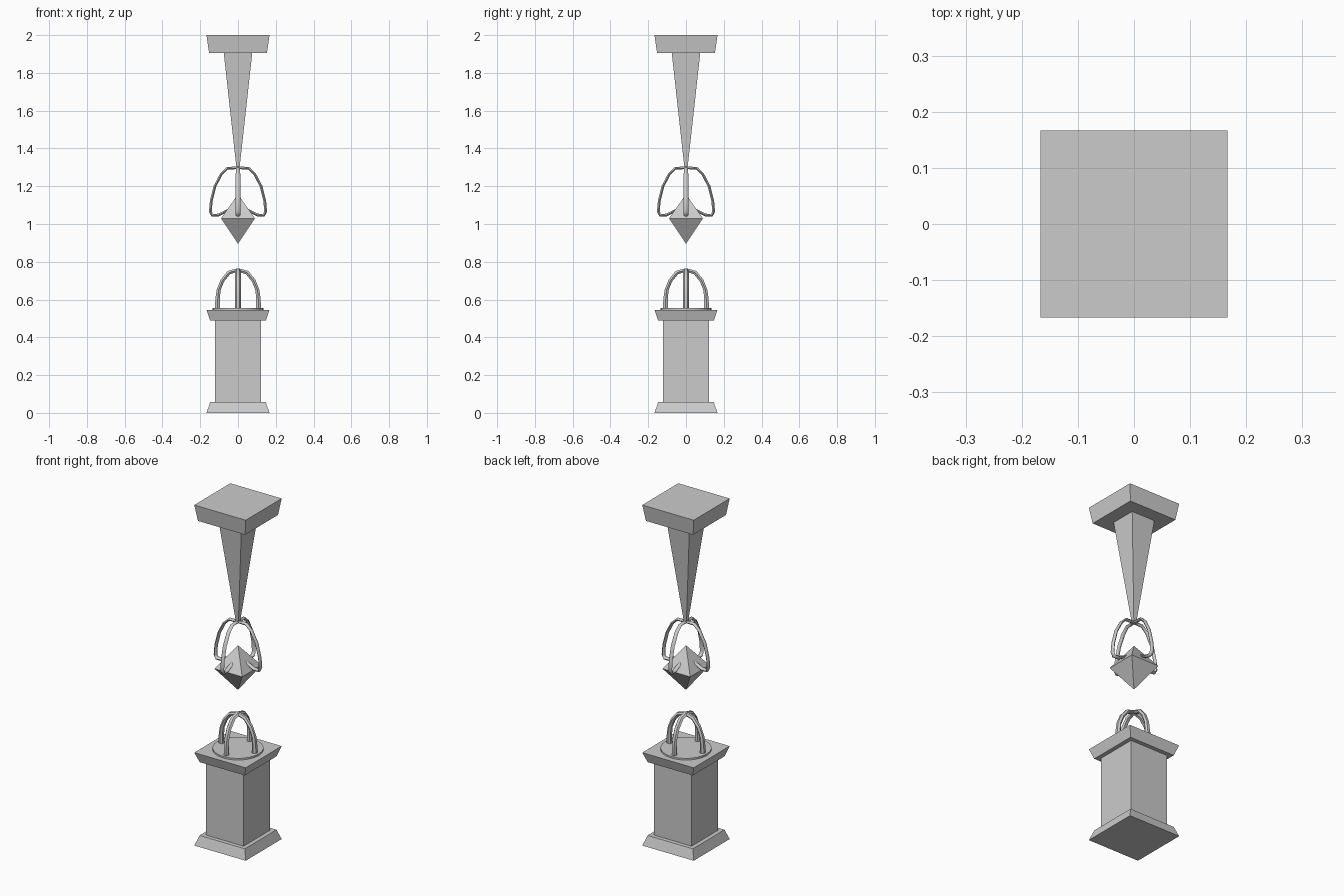
import bpy, bmesh, math
from mathutils import Vector

if "Cube" in bpy.data.objects:
    bpy.data.objects.remove(bpy.data.objects["Cube"])


def make_object(name, bm, smooth=False):
    bmesh.ops.recalc_face_normals(bm, faces=bm.faces[:])
    mesh = bpy.data.meshes.new(name)
    bm.to_mesh(mesh)
    bm.free()
    obj = bpy.data.objects.new(name, mesh)
    bpy.context.collection.objects.link(obj)
    if smooth:
        bpy.ops.object.select_all(action='DESELECT')
        obj.select_set(True)
        bpy.context.view_layer.objects.active = obj
        bpy.ops.object.shade_smooth_by_angle(angle=math.radians(50))
    return obj


def tapered_block(name, half_bottom, half_top, z0, z1):
    """Square frustum centred on the z axis."""
    bm = bmesh.new()
    bmesh.ops.create_cone(bm, cap_ends=True, segments=4,
                          radius1=half_bottom * math.sqrt(2),
                          radius2=half_top * math.sqrt(2), depth=z1 - z0)
    for v in bm.verts:
        v.co = (math.copysign(half_bottom if v.co.z < 0 else half_top, v.co.x + v.co.y),
                math.copysign(half_bottom if v.co.z < 0 else half_top, v.co.x - v.co.y),
                z0 if v.co.z < 0 else z1)
    return make_object(name, bm)


def four_arms(name, path, sides=6):
    """Sweep a section along (r, z, half width, half thickness), four times around."""
    bm = bmesh.new()
    for k in range(4):
        a = k * math.pi / 2
        out, side = Vector((math.cos(a), math.sin(a), 0)), Vector((-math.sin(a), math.cos(a), 0))
        rings = []
        for i, (r, z, w, t) in enumerate(path):
            p, q = path[max(i - 1, 0)], path[min(i + 1, len(path) - 1)]
            d = Vector((q[0] - p[0], q[1] - p[1])).normalized()
            normal = out * d.y + Vector((0, 0, -d.x))
            c = out * r + Vector((0, 0, z))
            rings.append([bm.verts.new(c + side * w * math.cos(s) + normal * t * math.sin(s))
                          for s in (2 * math.pi * j / sides for j in range(sides))])
        for lo, hi in zip(rings, rings[1:]):
            for j in range(sides):
                n = (j + 1) % sides
                bm.faces.new((lo[j], lo[n], hi[n], hi[j]))
        bm.faces.new(rings[0])
        bm.faces.new(rings[-1])
    return make_object(name, bm, True)


# Pedestal
tapered_block("base_plinth", 0.167, 0.147, 0.0, 0.057)
tapered_block("pedestal_body", 0.123, 0.123, 0.05, 0.495)
tapered_block("pedestal_cap", 0.147, 0.167, 0.488, 0.546)

# Round plate under the arches
bm = bmesh.new()
bmesh.ops.create_cone(bm, cap_ends=True, segments=24, radius1=0.136, radius2=0.136, depth=0.016)
bmesh.ops.translate(bm, verts=bm.verts[:], vec=(0, 0, 0.548))
make_object("round_plate", bm, True)

# Crossing arches on the pedestal
four_arms("pedestal_arches", [
    (0.108, 0.55, 0.015, 0.016), (0.108, 0.60, 0.015, 0.014),
    (0.103, 0.65, 0.015, 0.012), (0.083, 0.70, 0.015, 0.012),
    (0.048, 0.743, 0.015, 0.012), (0.0, 0.757, 0.015, 0.010)])

# Hanging spike with its ceiling block
tapered_block("ceiling_block", 0.153, 0.167, 1.905, 2.0)
tapered_block("hanging_spike", 0.008, 0.076, 1.295, 1.91)

# Claw holding the gem
four_arms("claw_arms", [
    (0.0, 1.297, 0.010, 0.008), (0.055, 1.296, 0.011, 0.008),
    (0.088, 1.265, 0.012, 0.008), (0.122, 1.20, 0.012, 0.008),
    (0.142, 1.12, 0.012, 0.008), (0.146, 1.065, 0.012, 0.009),
    (0.137, 1.046, 0.013, 0.009), (0.105, 1.047, 0.013, 0.009),
    (0.075, 1.062, 0.012, 0.008), (0.050, 1.078, 0.006, 0.004)])

# Four-sided gem
bm = bmesh.new()
ring = [bm.verts.new((x, y, 1.03)) for x, y in
        ((-0.09, -0.09), (0.09, -0.09), (0.09, 0.09), (-0.09, 0.09))]
for tip in (bm.verts.new((0, 0, 1.157)), bm.verts.new((0, 0, 0.895))):
    for i in range(4):
        bm.faces.new((ring[i], ring[(i + 1) % 4], tip))
make_object("gem", bm)
